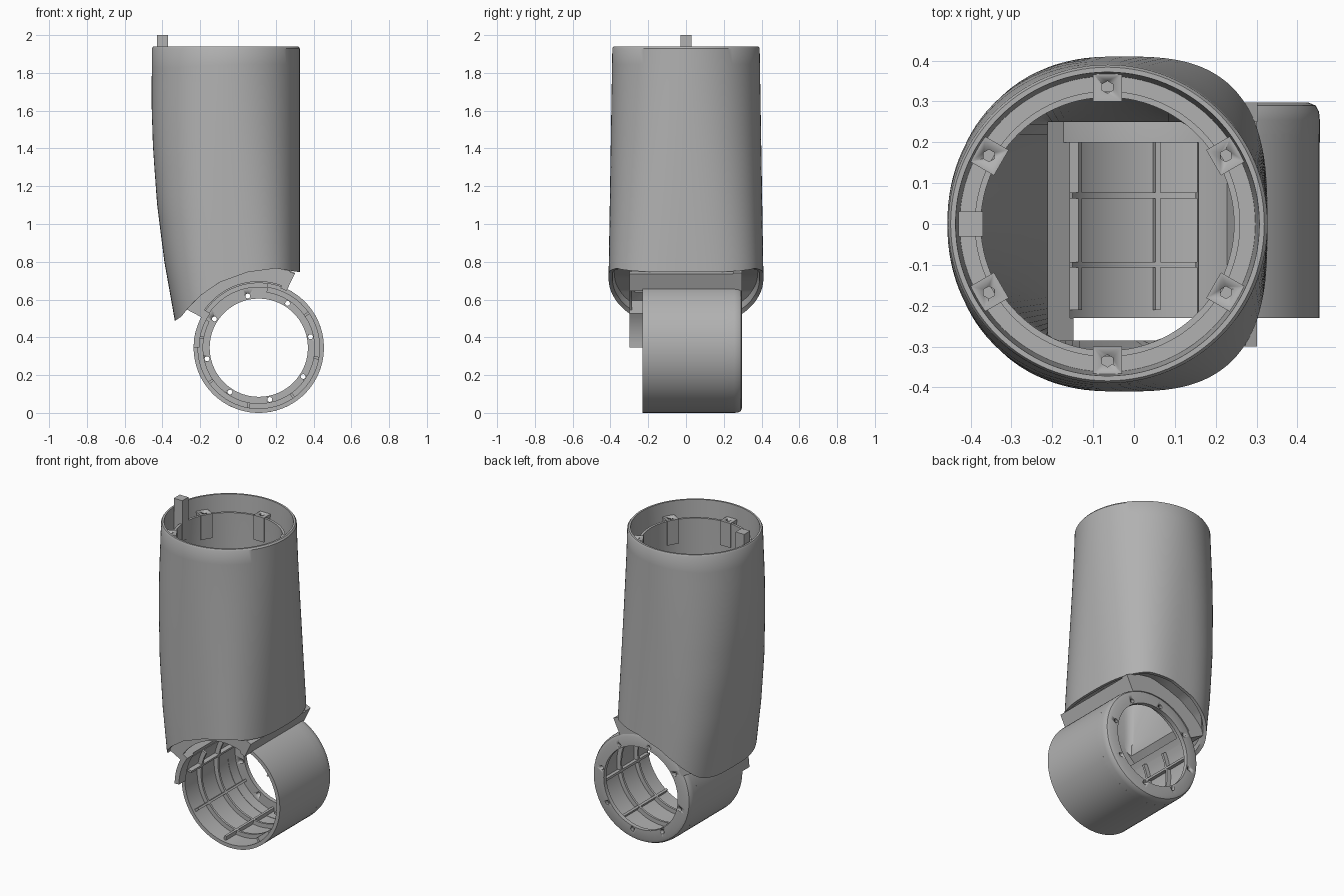
import bpy, bmesh, math
from math import sin, cos, pi, radians
from mathutils import Matrix

cube = bpy.data.objects.get("Cube")
if cube:
    bpy.data.objects.remove(cube, do_unlink=True)

grey = bpy.data.materials.new("mid grey")
grey.use_nodes = True
grey.diffuse_color = (0.44, 0.44, 0.44, 1)
grey.node_tree.nodes["Principled BSDF"].inputs["Base Color"].default_value = (0.44, 0.44, 0.44, 1)

TUBE_X = -0.065            # centre of the upper tube
RING_X, RING_Z = 0.11, 0.345   # axis of the joint ring


def finish(name, bm):
    bmesh.ops.recalc_face_normals(bm, faces=bm.faces)
    mesh = bpy.data.meshes.new(name)
    bm.to_mesh(mesh)
    bm.free()
    mesh.materials.append(grey)
    obj = bpy.data.objects.new(name, mesh)
    bpy.context.collection.objects.link(obj)
    bpy.ops.object.select_all(action='DESELECT')
    obj.select_set(True)
    bpy.context.view_layer.objects.active = obj
    bpy.ops.object.shade_smooth_by_angle(angle=radians(35))
    return obj


def skin(name, rows, wrap, caps):
    """Bridge equal closed loops; wrap joins last to first, caps close the ends."""
    bm = bmesh.new()
    loops = [[bm.verts.new(p) for p in row] for row in rows]
    pairs = list(zip(loops, loops[1:])) + ([(loops[-1], loops[0])] if wrap else [])
    for a, b in pairs:
        n = len(a)
        for i in range(n):
            j = (i + 1) % n
            bm.faces.new((a[i], a[j], b[j], b[i]))
    if caps:
        bm.faces.new(loops[0])
        bm.faces.new(loops[-1])
    return finish(name, bm)


def sweep(name, profile, start=0, end=360):
    """Turn an (r, y) profile about the joint axis between two angles."""
    full = end - start >= 360
    steps = max(3, round((end - start) / 5))
    rows = []
    for k in range(steps if full else steps + 1):
        a = radians(start + (end - start) * k / steps)
        rows.append([(RING_X + r * cos(a), y, RING_Z + r * sin(a)) for r, y in profile])
    return skin(name, rows, full, not full)


def arc(name, r0, r1, y0, y1, start=0, end=360):
    return sweep(name, [(r0, y0), (r1, y0), (r1, y1), (r0, y1)], start, end)


def box(name, x0, x1, y0, y1, z0, z1, turn=0):
    """Box placed relative to the tube axis, then turned about it."""
    bm = bmesh.new()
    bmesh.ops.create_cube(bm, size=1)
    for v in bm.verts:
        v.co.x = x0 if v.co.x < 0 else x1
        v.co.y = y0 if v.co.y < 0 else y1
        v.co.z = z0 if v.co.z < 0 else z1
    bm.transform(Matrix.Translation((TUBE_X, 0, 0)) @ Matrix.Rotation(turn, 4, 'Z'))
    return finish(name, bm)


def drill(target, x, y, z, radius, depth, sides, along_y=False):
    """Cut one round or hexagonal hole and discard the cutter."""
    bm = bmesh.new()
    bmesh.ops.create_cone(bm, cap_ends=True, segments=sides, radius1=radius,
                          radius2=radius, depth=depth)
    if along_y:
        bm.transform(Matrix.Rotation(pi / 2, 4, 'X'))
    bm.transform(Matrix.Translation((x, y, z)))
    cutter = finish("hole_cutter", bm)
    cutter.hide_render = True
    mod = target.modifiers.new("hole", 'BOOLEAN')
    mod.operation, mod.solver, mod.object = 'DIFFERENCE', 'EXACT', cutter
    bpy.context.view_layer.objects.active = target
    bpy.ops.object.modifier_apply(modifier=mod.name)
    bpy.data.objects.remove(cutter, do_unlink=True)


def interp(points, x):
    if x <= points[0][0]:
        return points[0][1]
    for (a, fa), (b, fb) in zip(points, points[1:]):
        if x <= b:
            return fa + (fb - fa) * (x - a) / (b - a)
    return points[-1][1]


# Upper tube: round at the top, squarer and tapered toward a scooped lower edge
LOWER_EDGE = [(-0.33, 0.49), (-0.3, 0.51), (-0.26, 0.56), (-0.2, 0.62), (-0.1, 0.69),
              (0.05, 0.745), (0.2, 0.765), (0.325, 0.745)]
LEAN_SIDE = [(0.49, -0.335), (0.65, -0.363), (0.8, -0.39), (1.1, -0.428),
             (1.4, -0.45), (1.65, -0.458), (1.94, -0.455)]
ANGLES = [2 * pi * i / 112 for i in range(112)]


def shell_row(s, inset=0.0, top=1.93, lift=0.0):
    row = []
    power = 2 / (2 + 0.9 * s ** 1.3)
    for t in ANGLES:
        u = math.copysign(abs(cos(t)) ** power, cos(t))
        v = math.copysign(abs(sin(t)) ** power, sin(t))
        x = u * 0.39 + TUBE_X
        for _ in range(12):
            z = top + (interp(LOWER_EDGE, x) + lift - top) * s
            left = interp(LEAN_SIDE, z) + inset
            right = 0.327 - inset
            x = (left + right) / 2 + u * (right - left) / 2
        row.append((x, v * (0.39 + 0.02 * s - inset), z))
    return row


def circle_row(r, z):
    return [(TUBE_X + r * cos(t), r * sin(t), z) for t in ANGLES]


def opening_row(lift):
    row = []
    for x, y, _ in circle_row(0.31, 0):
        x, y = max(x, -0.21), min(max(y, -0.285), 0.25)
        row.append((x, y, interp(LOWER_EDGE, x) + lift))
    return row


rows = [circle_row(0.384, 1.94)]
rows += [shell_row(i / 14) for i in range(15)]
rows += [shell_row(1, 0.02), shell_row(1, 0.03, lift=0.03)]
rows += [opening_row(0.03), opening_row(0.1)]
rows += [circle_row(r, z) for r, z in
         [(0.31, 1.25), (0.31, 1.85), (0.325, 1.85), (0.325, 1.74), (0.362, 1.74), (0.372, 1.94)]]
skin("tube_shell", rows, True, False)

# Screw lugs around the inside of the top rim, and the locating post
for k in range(6):
    a = radians(30 + 60 * k)
    lug = box("screw_lug", 0.3, 0.368, -0.036, 0.036, 1.7, 1.855, a)
    drill(lug, TUBE_X + 0.335 * cos(a), 0.335 * sin(a), 1.855, 0.015, 0.12, 6)
box("locating_post", -0.365, -0.305, -0.03, 0.03, 1.74, 2.0)

# Joint ring: open toward the tube, flanged at the back
OPEN_START, OPEN_END = 82, 152
arc("ring_wall", 0.322, 0.345, -0.23, 0.22, OPEN_END, OPEN_START + 360)
flange = sweep("ring_flange", [(0.26, 0.27), (0.26, 0.297), (0.318, 0.297), (0.335, 0.29),
                               (0.343, 0.275), (0.345, 0.255), (0.345, 0.2), (0.32, 0.2),
                               (0.32, 0.27)])
for k in range(8):
    a = radians(102 + 45 * k)
    drill(flange, RING_X + 0.28 * cos(a), 0.28, RING_Z + 0.28 * sin(a), 0.013, 0.1, 12, True)

# Stiffening ribs inside the ring
for y in (-0.1, 0.07):
    arc("hoop_rib", 0.295, 0.33, y - 0.007, y + 0.007, OPEN_END, OPEN_START + 360)
for k in range(6):
    a = 170 + 45 * k
    arc("cross_rib", 0.295, 0.33, -0.21, 0.275, a - 1.3, a + 1.3)

# Neck joining the ring to the tube
arc("neck_front_lip", 0.35, 0.44, -0.3, -0.285, 68, 150)
arc("neck_back_wall", 0.335, 0.44, 0.25, 0.297, 64, 152)
arc("neck_inner_side", 0.335, 0.435, -0.3, 0.297, 64, 70)
arc("neck_outer_side", 0.325, 0.435, -0.3, 0.297, 145, 152)
arc("neck_front_tab", 0.315, 0.345, -0.3, -0.23, 145, 180)
